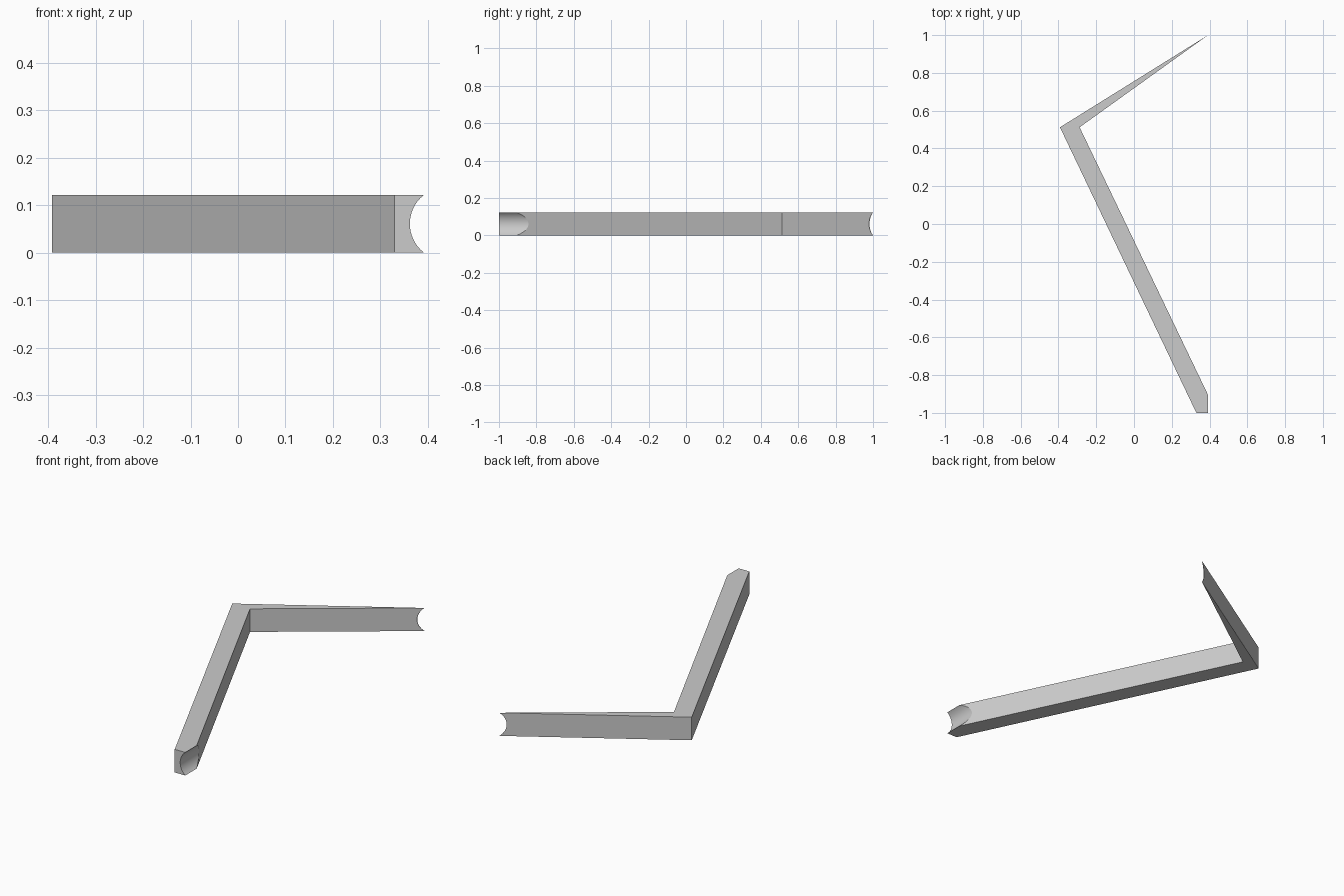
import bpy
import bmesh
import math

HEIGHT = 0.122
# Plan of the bent arm, counter-clockwise
PLAN = [(0.33, -1), (0.392, -1), (0.392, -0.905), (-0.288, 0.512),
        (0.392, 1), (-0.392, 0.512)]
NOTCH_DEPTH = 0.03

cube = bpy.data.objects.get("Cube")
if cube:
    bpy.data.objects.remove(cube, do_unlink=True)

grey = bpy.data.materials.new("plain_grey")
grey.use_nodes = True
colour = (0.6, 0.6, 0.6, 1)
grey.diffuse_color = colour
grey.node_tree.nodes["Principled BSDF"].inputs["Base Color"].default_value = colour

# Bent bar: extruded plan
bm = bmesh.new()
base = bm.faces.new([bm.verts.new((x, y, 0)) for x, y in PLAN])
top = bmesh.ops.extrude_face_region(bm, geom=[base])["geom"]
bmesh.ops.translate(bm, vec=(0, 0, HEIGHT),
                    verts=[v for v in top if isinstance(v, bmesh.types.BMVert)])
bmesh.ops.recalc_face_normals(bm, faces=bm.faces)
mesh = bpy.data.meshes.new("bent_bar")
bm.to_mesh(mesh)
bm.free()
mesh.materials.append(grey)
bar = bpy.data.objects.new("bent_bar", mesh)
bpy.context.collection.objects.link(bar)

# Round notch through both ends: a long cylinder along y
half = HEIGHT / 2
radius = (half ** 2 + NOTCH_DEPTH ** 2) / (2 * NOTCH_DEPTH)
bpy.ops.mesh.primitive_cylinder_add(
    vertices=96, radius=radius, depth=3, rotation=(math.pi / 2, 0, 0),
    location=(0.392 - NOTCH_DEPTH + radius, 0, half))
cutter = bpy.context.object
cutter.name = "notch_cutter"
cutter.hide_render = True
cutter.data.materials.append(grey)

bpy.ops.object.select_all(action="DESELECT")
bar.select_set(True)
bpy.context.view_layer.objects.active = bar
cut = bar.modifiers.new("notch", "BOOLEAN")
cut.operation = "DIFFERENCE"
cut.solver = "EXACT"
cut.object = cutter
bpy.ops.object.modifier_apply(modifier=cut.name)
bpy.data.objects.remove(cutter, do_unlink=True)
bpy.ops.object.shade_smooth_by_angle(angle=math.radians(20))
